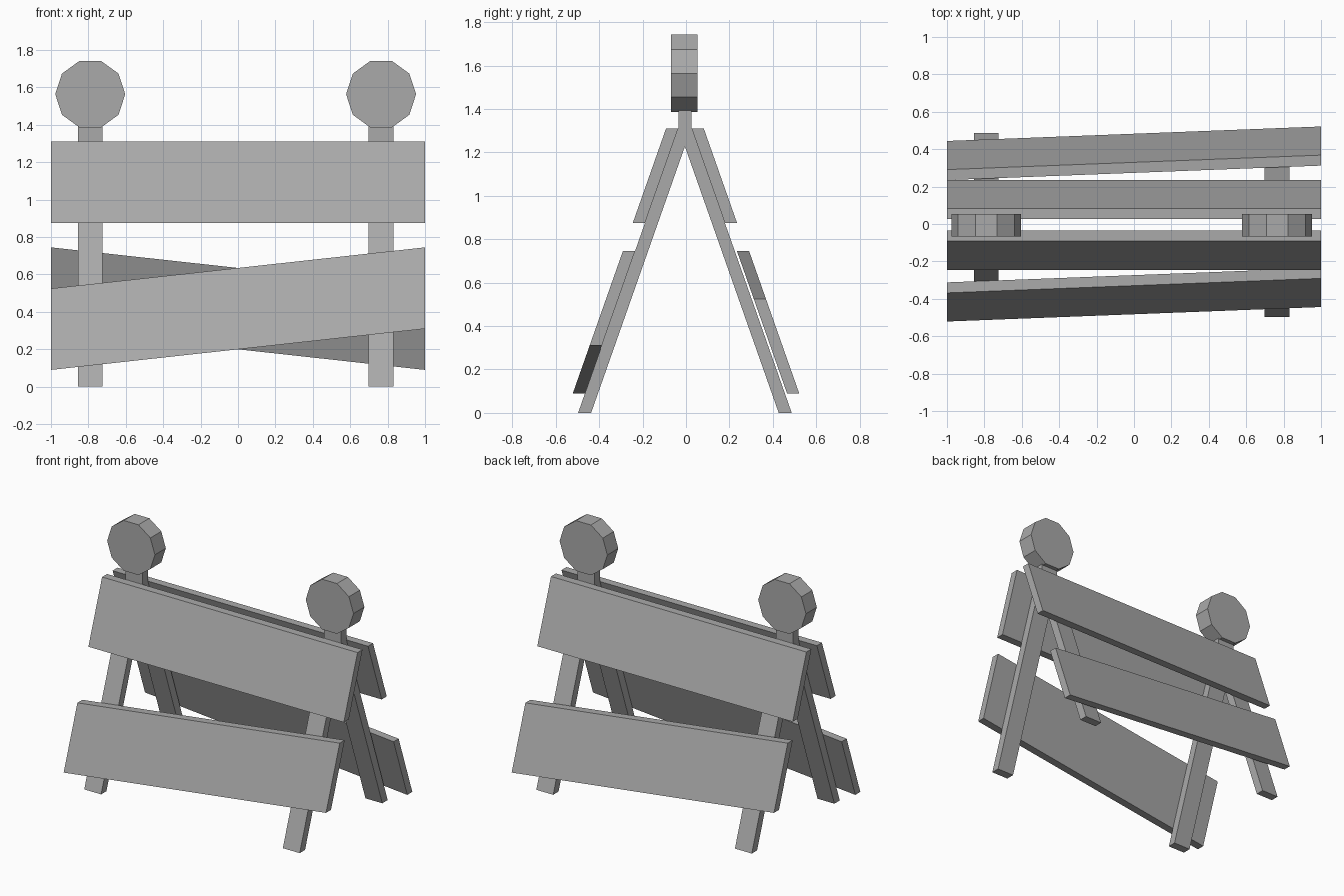
import bpy
import bmesh
import math

cube = bpy.data.objects.get("Cube")
if cube:
    bpy.data.objects.remove(cube, do_unlink=True)

grey = bpy.data.materials.new("plain_grey")
grey.use_nodes = True
grey.diffuse_color = (0.4, 0.4, 0.4, 1)
grey.node_tree.nodes["Principled BSDF"].inputs["Base Color"].default_value = (0.4, 0.4, 0.4, 1)

MID_Y = -0.005     # centre plane of the frame
SLOPE = 0.352      # lean of the legs, y per unit of height
FOOT = 0.492       # outer edge of a leg at the ground
LEG_X = (("right", -0.79), ("left", 0.765))


def loft(name, ring_a, ring_b):
    """Solid between two matching flat outlines."""
    bm = bmesh.new()
    a = [bm.verts.new(p) for p in ring_a]
    b = [bm.verts.new(p) for p in ring_b]
    bm.faces.new(a)
    bm.faces.new(b[::-1])
    for i in range(len(a)):
        j = (i + 1) % len(a)
        bm.faces.new((a[j], a[i], b[i], b[j]))
    bmesh.ops.recalc_face_normals(bm, faces=bm.faces)
    mesh = bpy.data.meshes.new(name)
    bm.to_mesh(mesh)
    bm.free()
    mesh.materials.append(grey)
    obj = bpy.data.objects.new(name, mesh)
    bpy.context.collection.objects.link(obj)
    return obj


def board(name, side, low_right, low_left, gap=0.0, height=0.435, thick=0.056):
    """Leaning plank on the front (side -1) or back (side 1) of the legs."""
    def end(x, low):
        ring = []
        for out, z in ((0, low), (thick, low), (thick, low + height), (0, low + height)):
            ring.append((x, MID_Y + side * (FOOT + gap + out - SLOPE * z), z))
        return ring
    return loft(name, end(-1, low_right), end(1, low_left))


# A-shaped leg frames with a short post on top
half = [(FOOT, 0), (FOOT - 0.06, 0)]
shoulder = (0.03, (FOOT - 0.03) / SLOPE)
crotch = (0, (FOOT - 0.06) / SLOPE)
outline = ([half[0], shoulder, (0.03, 1.4), (-0.03, 1.4), (-shoulder[0], shoulder[1])]
           + [(-y, z) for y, z in half] + [crotch, half[1]])
for label, x in LEG_X:
    rings = [[(x + dx, MID_Y + y, z) for y, z in outline] for dx in (-0.066, 0.066)]
    loft(label + "_leg_frame", *rings)

# Ten-sided warning lamps
for label, x in LEG_X:
    rings = []
    for dy in (-0.061, 0.061):
        rings.append([(x + 0.187 * math.cos(k * math.tau / 10), MID_Y - 0.002 + dy,
                       1.564 + 0.187 * math.sin(k * math.tau / 10)) for k in range(10)])
    loft(label + "_lamp", *rings)

# Level upper boards and slanted lower boards
board("front_upper_board", -1, 0.875, 0.875)
board("back_upper_board", 1, 0.875, 0.875)
board("front_lower_board", -1, 0.09, 0.31)
board("back_lower_board", 1, 0.31, 0.09, gap=0.01)
